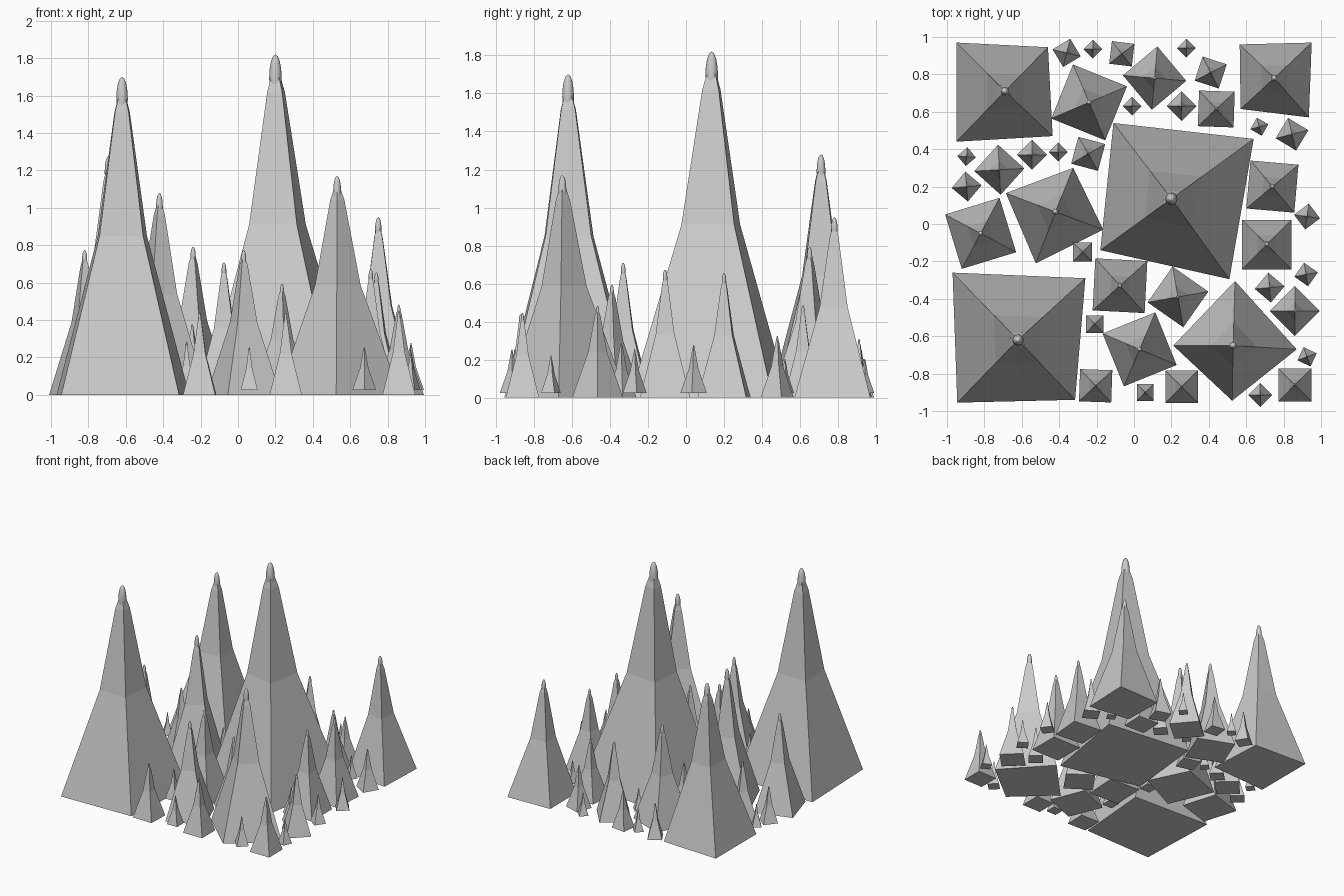
import bpy, bmesh, math
from mathutils import Vector, Matrix

if "Cube" in bpy.data.objects:
    bpy.data.objects.remove(bpy.data.objects["Cube"])

# shared spire profile: (height fraction, footprint fraction)
PROFILE = [(0, 1), (0.5, 0.37), (0.89, 0.115)]


def spire(name, apex, corners, height, lift=0.0):
    """Four-sided spire that narrows in steps to a point, with a rounded cap."""
    c = Vector(apex)
    offs = [Vector(p) - c for p in corners]
    bm = bmesh.new()
    rings = []
    for t, f in PROFILE:
        rings.append([bm.verts.new((c.x + o.x * f, c.y + o.y * f, lift + height * t)) for o in offs])
    tip = bm.verts.new((c.x, c.y, lift + height * 0.985))
    bm.faces.new(rings[0])
    for a, b in zip(rings, rings[1:]):
        for i in range(4):
            j = (i + 1) % 4
            bm.faces.new((a[i], a[j], b[j], b[i]))
    for i in range(4):
        bm.faces.new((rings[-1][i], rings[-1][(i + 1) % 4], tip))
    bmesh.ops.recalc_face_normals(bm, faces=bm.faces)
    finish(bm, name)

    # rounded cap at the tip
    r = sum(o.length for o in offs) / 4
    bm = bmesh.new()
    place = Matrix.Translation((c.x, c.y, lift + height * 0.93))
    size = Matrix.Diagonal((r * 0.065, r * 0.065, height * 0.07, 1))
    bmesh.ops.create_uvsphere(bm, u_segments=12, v_segments=8, radius=1, matrix=place @ size)
    for f in bm.faces:
        f.smooth = True
    finish(bm, name + "_cap")


def finish(bm, name):
    me = bpy.data.meshes.new(name)
    bm.to_mesh(me)
    bm.free()
    bpy.context.collection.objects.link(bpy.data.objects.new(name, me))


# large spires with uneven footprints: apex, height, corners
LARGE = [
    ((0.20, 0.135), 1.82, [(-.11, .54), (.64, .455), (.51, -.295), (-.18, -.14)]),
    ((-.62, -.62), 1.70, [(-.97, -.26), (-.26, -.29), (-.315, -.94), (-.945, -.955)]),
    ((-.69, .71), 1.28, [(-.95, .97), (-.46, .945), (-.435, .47), (-.95, .44)]),
    ((.75, .78), 0.95, [(.565, .96), (.95, .97), (.935, .57), (.57, .615)]),
    ((.53, -.65), 1.17, [(.54, -.305), (.87, -.67), (.525, -.945), (.21, -.65)]),
    ((-.42, .065), 1.08, [(-.325, .3), (-.165, -.03), (-.525, -.21), (-.685, .165)]),
]
for i, (apex, h, corners) in enumerate(LARGE):
    spire(f"large_spire_{i + 1}", apex, corners, h)

# square-footed spires: x, y, corner radius, turn in degrees
MEDIUM = [
    (-.24, .65, .22, 23), (.11, .78, .17, -5), (-.82, -.05, .215, -28),
    (-.075, -.33, .197, 42), (.03, -.67, .215, -23), (.235, -.39, .165, 10),
    (.74, .20, .182, 40), (.71, -.11, .187, 45), (-.72, .29, .134, 3),
    (.44, .615, .135, 43), (-.245, .375, .105, 30), (.86, -.465, .134, 0),
    (-.205, -.865, .122, 43), (.255, -.87, .122, 45), (.86, -.86, .124, 45),
]
SMALL = [
    (.41, .81, .096, 27), (-.36, .915, .078, -14), (-.22, .935, .05, 0),
    (-.065, .91, .086, 38), (.28, .94, .05, 0), (-.01, .63, .05, 0),
    (.255, .63, .08, 0), (.67, .52, .05, 15), (.845, .48, .09, 14),
    (-.895, .36, .05, -5), (-.895, .2, .08, 5), (-.545, .37, .08, 0),
    (-.405, .385, .05, 0), (-.275, -.15, .072, 45), (.925, .04, .07, -8),
    (.92, -.27, .064, 10), (.725, -.34, .08, 5), (-.21, -.535, .066, 45),
    (.06, -.9, .064, 45), (.675, -.915, .064, 0), (.925, -.71, .055, 20),
]
for label, group in (("medium_spire", MEDIUM), ("small_spire", SMALL)):
    for i, (x, y, r, turn) in enumerate(group):
        angles = [math.radians(turn + 90 * k) for k in range(4)]
        corners = [(x + r * math.cos(a), y + r * math.sin(a)) for a in angles]
        # the smallest spires sit slightly off the ground
        spire(f"{label}_{i + 1}", (x, y), corners, r * 3.6, 0.025 if r < 0.075 else 0.0)
